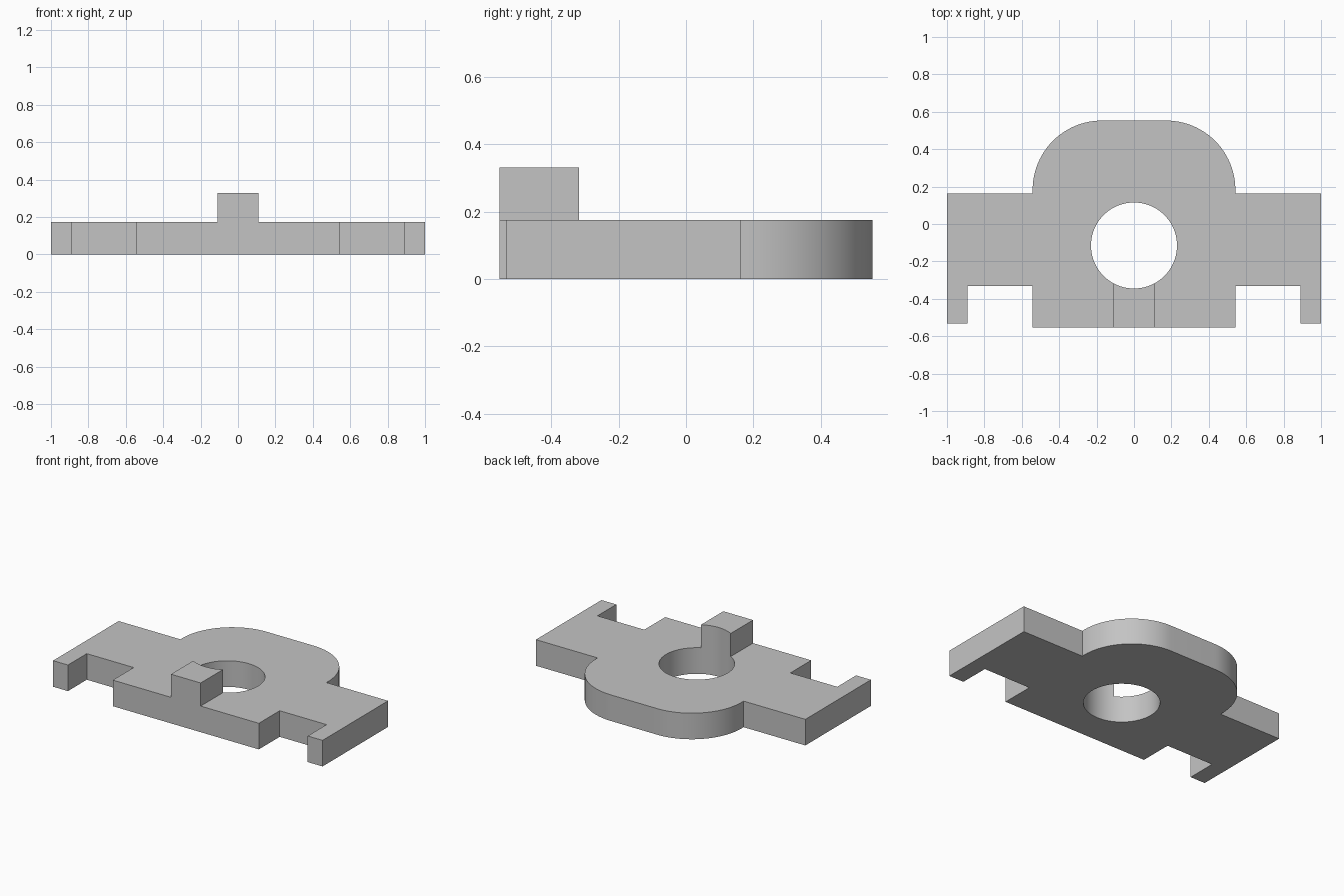
import bpy, bmesh
from math import cos, sin, pi, radians

if "Cube" in bpy.data.objects:
    bpy.data.objects.remove(bpy.data.objects["Cube"], do_unlink=True)

PLATE_H, TAB_H = 0.175, 0.33
HOLE_Y, HOLE_R = -0.115, 0.23
HALF_W, BACK, FRONT = 0.542, 0.553, -0.553
CORNER_R, CORNER_STEPS = 0.37, 24

grey = bpy.data.materials.new("light grey")
grey.use_nodes = True
grey.diffuse_color = (0.55, 0.55, 0.55, 1)
grey.node_tree.nodes["Principled BSDF"].inputs["Base Color"].default_value = (0.55, 0.55, 0.55, 1)


def extrude_outline(name, points, z0, z1):
    """Solid prism from a counter-clockwise outline."""
    bm = bmesh.new()
    face = bm.faces.new([bm.verts.new((x, y, z0)) for x, y in points])
    top = bmesh.ops.extrude_face_region(bm, geom=[face])["geom"]
    bmesh.ops.translate(bm, vec=(0, 0, z1 - z0),
                        verts=[g for g in top if isinstance(g, bmesh.types.BMVert)])
    bmesh.ops.recalc_face_normals(bm, faces=bm.faces)
    mesh = bpy.data.meshes.new(name)
    bm.to_mesh(mesh)
    bm.free()
    mesh.materials.append(grey)
    obj = bpy.data.objects.new(name, mesh)
    bpy.context.collection.objects.link(obj)
    return obj


def combine(target, helper, operation):
    """Apply a boolean and discard the helper."""
    helper.hide_render = True
    mod = target.modifiers.new(operation.lower(), 'BOOLEAN')
    mod.operation, mod.object, mod.solver = operation, helper, 'EXACT'
    bpy.context.view_layer.objects.active = target
    bpy.ops.object.modifier_apply(modifier=mod.name)
    bpy.data.objects.remove(helper, do_unlink=True)


# Right half of the outline: body front, notch, prong, arm, rounded back corner
half = [(HALF_W, FRONT), (HALF_W, -0.332), (0.89, -0.332), (0.89, -0.532),
        (1, -0.532), (1, 0.163), (HALF_W, 0.163)]
for i in range(CORNER_STEPS + 1):
    a = pi / 2 * i / CORNER_STEPS
    half.append((HALF_W - CORNER_R + CORNER_R * cos(a), BACK - CORNER_R + CORNER_R * sin(a)))
outline = half + [(-x, y) for x, y in reversed(half)]
plate = extrude_outline("mounting_plate", outline, 0, PLATE_H)

# Raised tab at the front, running back to the bore
tab = extrude_outline("front_tab", [(-0.11, FRONT), (0.11, FRONT), (0.11, -0.2), (-0.11, -0.2)],
                      0.05, TAB_H)
combine(plate, tab, 'UNION')

# Round bore, which also hollows the back of the tab
circle = [(HOLE_R * cos(2 * pi * i / 96), HOLE_Y + HOLE_R * sin(2 * pi * i / 96)) for i in range(96)]
bore = extrude_outline("bore_cutter", circle, -0.1, TAB_H + 0.1)
combine(plate, bore, 'DIFFERENCE')

bpy.ops.object.select_all(action='DESELECT')
plate.select_set(True)
bpy.context.view_layer.objects.active = plate
bpy.ops.object.shade_smooth_by_angle(angle=radians(30))
